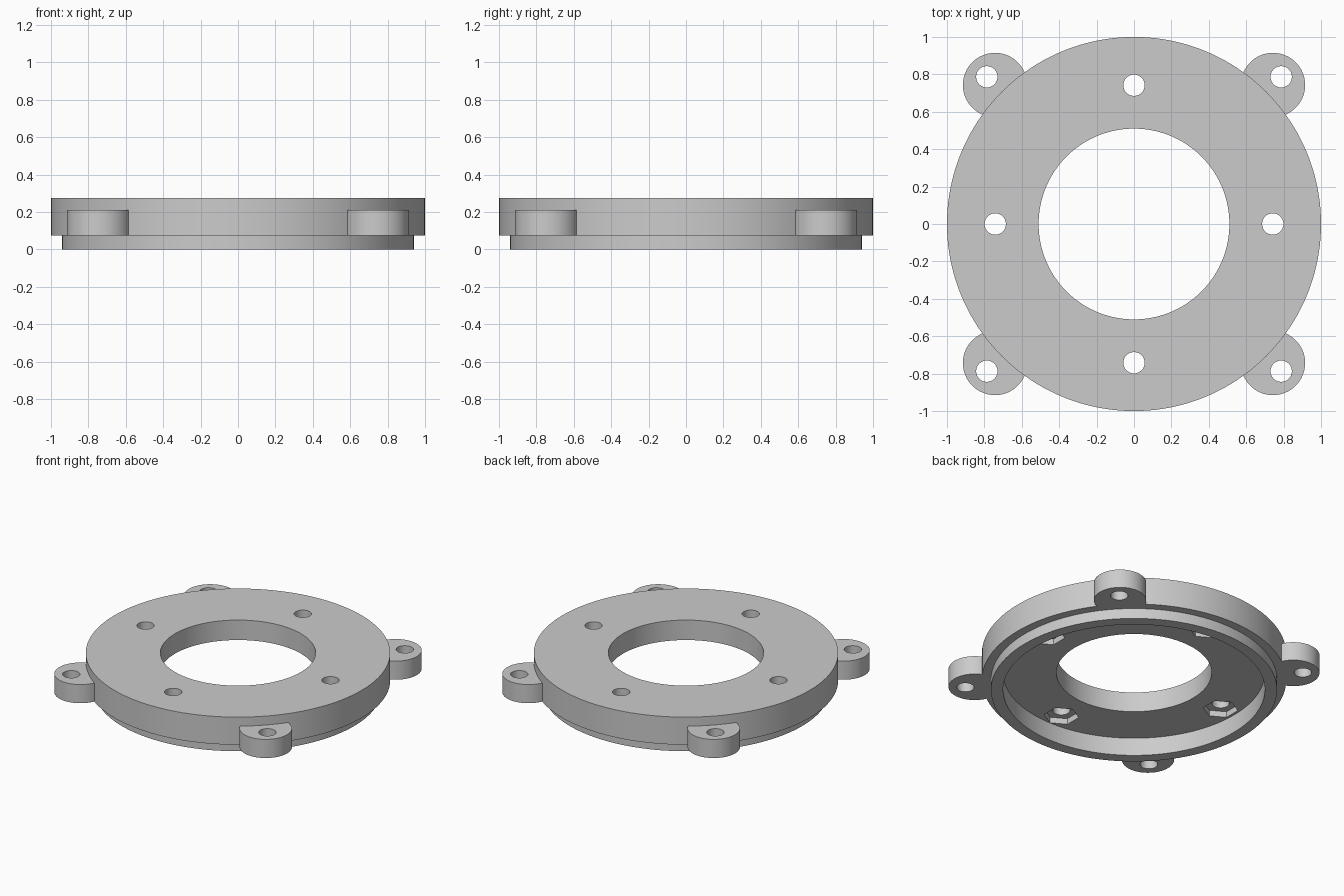
import bpy
import bmesh
from math import cos, sin, pi

if "Cube" in bpy.data.objects:
    bpy.data.objects.remove(bpy.data.objects["Cube"], do_unlink=True)

SEGMENTS = 160
TOP, STEP, FLOOR, POCKET, EAR_TOP = 0.275, 0.075, 0.13, 0.172, 0.21
BOLT_CIRCLE, BOLT_R = 0.742, 0.057
EAR, EAR_R, EAR_HOLE = 0.743, 0.172, 0.787

grey = bpy.data.materials.new("plain grey")
grey.use_nodes = True
colour = (0.6, 0.6, 0.6, 1)
grey.diffuse_color = colour
grey.node_tree.nodes["Principled BSDF"].inputs["Base Color"].default_value = colour


def new_object(name, bm):
    bmesh.ops.recalc_face_normals(bm, faces=bm.faces)
    mesh = bpy.data.meshes.new(name)
    bm.to_mesh(mesh)
    bm.free()
    mesh.materials.append(grey)
    obj = bpy.data.objects.new(name, mesh)
    bpy.context.collection.objects.link(obj)
    return obj


def ring(name, profile):
    """Revolve a closed (radius, height) profile around z."""
    bm = bmesh.new()
    loops = []
    for i in range(SEGMENTS):
        a = 2 * pi * i / SEGMENTS
        loops.append([bm.verts.new((r * cos(a), r * sin(a), z)) for r, z in profile])
    n = len(profile)
    for i, here in enumerate(loops):
        there = loops[(i + 1) % SEGMENTS]
        for j in range(n):
            k = (j + 1) % n
            bm.faces.new((here[j], there[j], there[k], here[k]))
    return new_object(name, bm)


def prism(name, x, y, radius, bottom, top, sides=64, turn=0.0):
    bm = bmesh.new()
    angles = [turn + 2 * pi * i / sides for i in range(sides)]
    base = bm.faces.new([bm.verts.new((x + radius * cos(a), y + radius * sin(a), bottom))
                         for a in angles])
    side = bmesh.ops.extrude_face_region(bm, geom=[base], use_keep_orig=True)
    moved = [v for v in side["geom"] if isinstance(v, bmesh.types.BMVert)]
    bmesh.ops.translate(bm, verts=moved, vec=(0, 0, top - bottom))
    return new_object(name, bm)


def combine(target, tool, operation):
    """Apply a boolean and discard the helper."""
    mod = target.modifiers.new("boolean", "BOOLEAN")
    mod.operation = operation
    mod.solver = "EXACT"
    mod.object = tool
    graph = bpy.context.evaluated_depsgraph_get()
    mesh = bpy.data.meshes.new_from_object(target.evaluated_get(graph))
    target.modifiers.clear()
    target.data = mesh
    bpy.data.objects.remove(tool, do_unlink=True)


# Stepped flange, hollowed from below
flange = ring("mounting_flange", [(0.51, TOP), (1, TOP), (1, STEP), (0.94, STEP),
                                  (0.94, 0), (0.86, 0), (0.86, FLOOR), (0.51, FLOOR)])

# Four round ears on the diagonals, each with its screw hole
for sx in (-1, 1):
    for sy in (-1, 1):
        combine(flange, prism("ear", sx * EAR, sy * EAR, EAR_R, STEP, EAR_TOP), "UNION")
        combine(flange, prism("ear_hole", sx * EAR_HOLE, sy * EAR_HOLE, BOLT_R, -0.1, 0.4),
                "DIFFERENCE")

# Four bolt holes with hexagonal nut pockets underneath
for dx, dy in ((1, 0), (0, 1), (-1, 0), (0, -1)):
    x, y = dx * BOLT_CIRCLE, dy * BOLT_CIRCLE
    combine(flange, prism("nut_pocket", x, y, 0.115, 0.05, POCKET, 6, pi / 2), "DIFFERENCE")
    combine(flange, prism("bolt_hole", x, y, BOLT_R, -0.1, 0.4), "DIFFERENCE")

# Smooth round walls, crisp edges
flange.data.materials.clear()
flange.data.materials.append(grey)
bpy.ops.object.select_all(action="DESELECT")
flange.select_set(True)
bpy.context.view_layer.objects.active = flange
bpy.ops.object.shade_smooth_by_angle()
